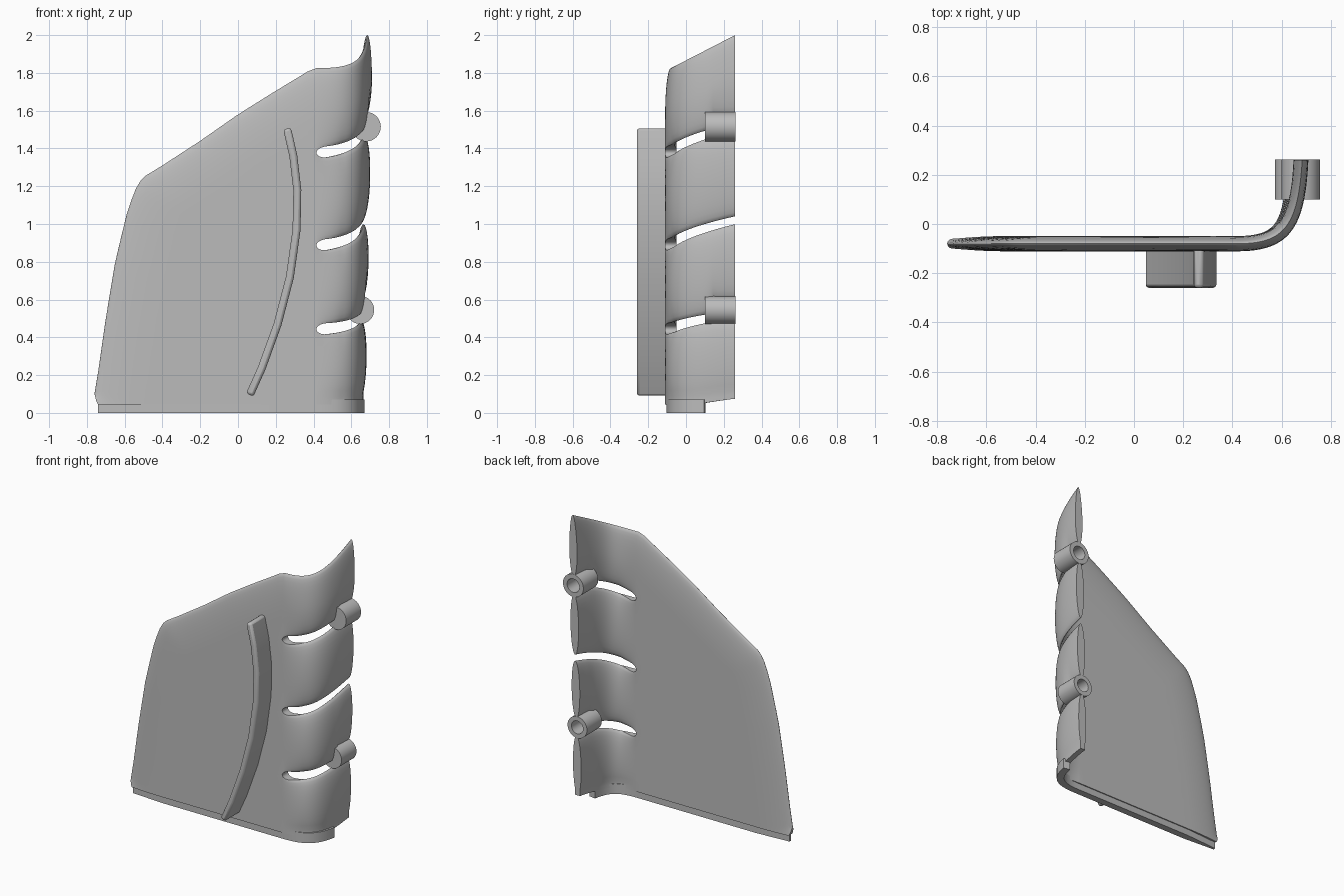
import bpy, bmesh, math
from mathutils import Vector
from mathutils.geometry import intersect_point_line

if "Cube" in bpy.data.objects:
    bpy.data.objects.remove(bpy.data.objects["Cube"], do_unlink=True)

grey = bpy.data.materials.new("plain grey")
grey.use_nodes = True
grey.diffuse_color = (0.5, 0.5, 0.5, 1)
grey.node_tree.nodes["Principled BSDF"].inputs["Base Color"].default_value = (0.5, 0.5, 0.5, 1)


def finish(name, bm, angle=35):
    """Clean the mesh, make the object and shade it smooth with sharp edges."""
    bmesh.ops.remove_doubles(bm, verts=bm.verts, dist=1e-5)
    bmesh.ops.recalc_face_normals(bm, faces=bm.faces)
    mesh = bpy.data.meshes.new(name)
    bm.to_mesh(mesh)
    bm.free()
    mesh.materials.append(grey)
    ob = bpy.data.objects.new(name, mesh)
    bpy.context.collection.objects.link(ob)
    bpy.ops.object.select_all(action="DESELECT")
    ob.select_set(True)
    bpy.context.view_layer.objects.active = ob
    bpy.ops.object.shade_smooth_by_angle(angle=math.radians(angle))
    return ob


def bridge(bm, a, b, skip=()):
    """Join two closed loops of vertices with quads."""
    n = len(a)
    for i in range(n):
        if i not in skip:
            k = (i + 1) % n
            bm.faces.new((a[i], a[k], b[k], b[i]))


# Plan path: a straight run, then a bend towards the back
BEND = [Vector(p) for p in ((0.415, -0.08), (0.60, -0.08), (0.66, -0.02), (0.668, 0.26))]
LEFT, BEND_X, FLOOR = -0.76, 0.415, 0.045
TOP = [(-0.76, 0.1), (-0.74, 0.22), (-0.70, 0.5), (-0.65, 0.8), (-0.59, 1.05), (-0.55, 1.17),
       (-0.52, 1.225), (-0.49, 1.255), (-0.4, 1.31), (-0.2, 1.44), (0, 1.58), (0.2, 1.705),
       (0.35, 1.795), (0.38, 1.815), (0.415, 1.825)]
# Slot start height, rise towards the back, tube centre height (or none)
SLOTS = [(0.443, 0.08, 0.545), (0.887, 0.133, None), (1.378, 0.137, 1.515)]


def path(x, g):
    """Point and outward normal on the path."""
    if g <= 0:
        return Vector((x, -0.08)), Vector((0, -1))
    a, b, c, d = BEND
    h = 1 - g
    p = a * h**3 + b * 3 * h * h * g + c * 3 * h * g * g + d * g**3
    t = ((b - a) * h * h + (c - b) * 2 * h * g + (d - c) * g * g).normalized()
    return p, Vector((t.y, -t.x))


def top_height(x, p, g):
    if g > 0:
        return 1.825 + 0.175 * (p.y + 0.08) / 0.34
    for (x0, z0), (x1, z1) in zip(TOP, TOP[1:]):
        if x <= x1:
            return z0 + (z1 - z0) * (x - x0) / (x1 - x0)
    return TOP[-1][1]


def bands(x, p, g):
    """Low and high edges of the four bands at one column."""
    top = top_height(x, p, g)
    low = max(FLOOR, 0.1 - 4 * (x - LEFT))
    low += 0.03 * min(1, max(0, (p.y - 0.05) / 0.2))
    edges = [low]
    for z, rise, tube in SLOTS:
        if g <= 0:
            z = low + (top - low) * (z - FLOOR) / (TOP[-1][1] - FLOOR)
            half = 0
        else:
            z += rise * g**1.5
            half = 0.03 * math.sqrt(1 - (1 - min(g / 0.1, 1))**2) * (1 - 0.3 * g)
            if tube and p.y > 0.115:
                z, half = tube, 0.06
        edges += [z - half, z + half]
    edges.append(top)
    return [(edges[2 * k], edges[2 * k + 1]) for k in range(4)]


# Curved plate with slots
COLS = [(LEFT + (BEND_X - LEFT) * (i / 40)**1.6, 0) for i in range(41)]
COLS += [(BEND_X, (i / 30)**1.6) for i in range(1, 31)]
rim = []
for x, g in COLS:
    p, n = path(x, g)
    rim.append(Vector((x + 0.5 * g, top_height(x, p, g), 0)))


def rim_distance(s, z):
    q = Vector((s, z, 0))
    best = 9
    for a, b in zip(rim, rim[1:]):
        c, f = intersect_point_line(q, a, b)
        best = min(best, (q - a.lerp(b, min(1, max(0, f)))).length)
    return best


ROWS, HALF = 14, 0.031
bm = bmesh.new()
previous = None
for x, g in COLS:
    p, n = path(x, g)
    loops = []
    for k, (low, high) in enumerate(bands(x, p, g)):
        front, back = [], []
        for j in range(ROWS + 1):
            u = 0.5 - 0.5 * math.cos(math.pi * j / ROWS)
            z = low + (high - low) * u
            lens_u = max(u, 0.1) if k == 0 else u
            lens = math.sqrt(max(0, 4 * lens_u * (1 - lens_u)))
            lens = 1 - (1 - lens) * min(1, g / 0.3)
            d = min(rim_distance(x + 0.5 * g, z) / 0.25, 1)
            h = HALF * min(lens, math.sqrt(1 - (1 - d)**2))
            lean = 0.02 * (z - 1.2) * g
            for side, sign in ((front, 1), (back, -1)):
                q = p + n * h * sign
                # keep the rear end cut flat
                y = p.y if g >= 1 else min(q.y, 0.26)
                side.append(bm.verts.new((q.x + lean, y, z)))
        loops.append(front + back[::-1])
    if previous:
        for k in range(4):
            skip = set()
            if g <= 0:
                if k < 3:
                    skip.add(ROWS)
                if k > 0:
                    skip.add(2 * ROWS + 1)
            bridge(bm, previous[k], loops[k], skip)
    previous = loops
for loop in previous:
    bm.faces.new(loop)
bmesh.ops.remove_doubles(bm, verts=bm.verts, dist=1e-5)
bmesh.ops.dissolve_degenerate(bm, edges=bm.edges, dist=1e-5)
finish("curved_plate", bm, 40)

# Thin flange along the bottom
bm = bmesh.new()
stations = [(-0.74, 0), (-0.5, 0), (BEND_X, 0)] + [(BEND_X, 0.77 * i / 14) for i in range(1, 15)]
loops = []
for x, g in stations:
    p, n = path(x, g)
    h = 0.008 if x < -0.7 else 0.024
    loops.append([bm.verts.new((p.x + n.x * h * s - 0.01 * g, p.y + n.y * h * s, z))
                  for s, z in ((1, 0), (1, 0.07), (-1, 0.07), (-1, 0))])
for a, b in zip(loops, loops[1:]):
    bridge(bm, a, b)
bm.faces.new(loops[0])
bm.faces.new(loops[-1])
finish("bottom_flange", bm)

# Curved fin on the front
ARC = [(0.062, 0.095), (0.125, 0.235), (0.21, 0.47), (0.275, 0.72), (0.31, 0.97),
       (0.314, 1.18), (0.293, 1.36), (0.26, 1.505)]
bm = bmesh.new()
loops = []
for i, (x, z) in enumerate(ARC):
    a, b = Vector(ARC[max(i - 1, 0)]), Vector(ARC[min(i + 1, len(ARC) - 1)])
    t = (b - a).normalized() * 0.021
    loops.append([bm.verts.new((x + t.y * s, y, z - t.x * s))
                  for s, y in ((-1, -0.26), (1, -0.26), (1, -0.08), (-1, -0.08))])
for a, b in zip(loops, loops[1:]):
    bridge(bm, a, b)
bm.faces.new(loops[0])
bm.faces.new(loops[-1])
fin = finish("front_fin", bm)
bevel = fin.modifiers.new("rounded edges", "BEVEL")
bevel.width, bevel.segments = 0.014, 2

# Hinge tubes on the rear edge
for name, x, z, r in (("lower_tube", 0.647, 0.545, 0.074), ("upper_tube", 0.678, 1.515, 0.078)):
    bm = bmesh.new()
    rings = []
    for radius, y in ((r, 0.1), (r, 0.262), (0.6 * r, 0.262), (0.6 * r, 0.12)):
        rings.append([bm.verts.new((x + radius * math.cos(i * math.tau / 32), y,
                                    z + radius * math.sin(i * math.tau / 32))) for i in range(32)])
    for a, b in zip(rings, rings[1:]):
        bridge(bm, a, b)
    bm.faces.new(rings[0])
    bm.faces.new(rings[-1])
    finish(name, bm)
